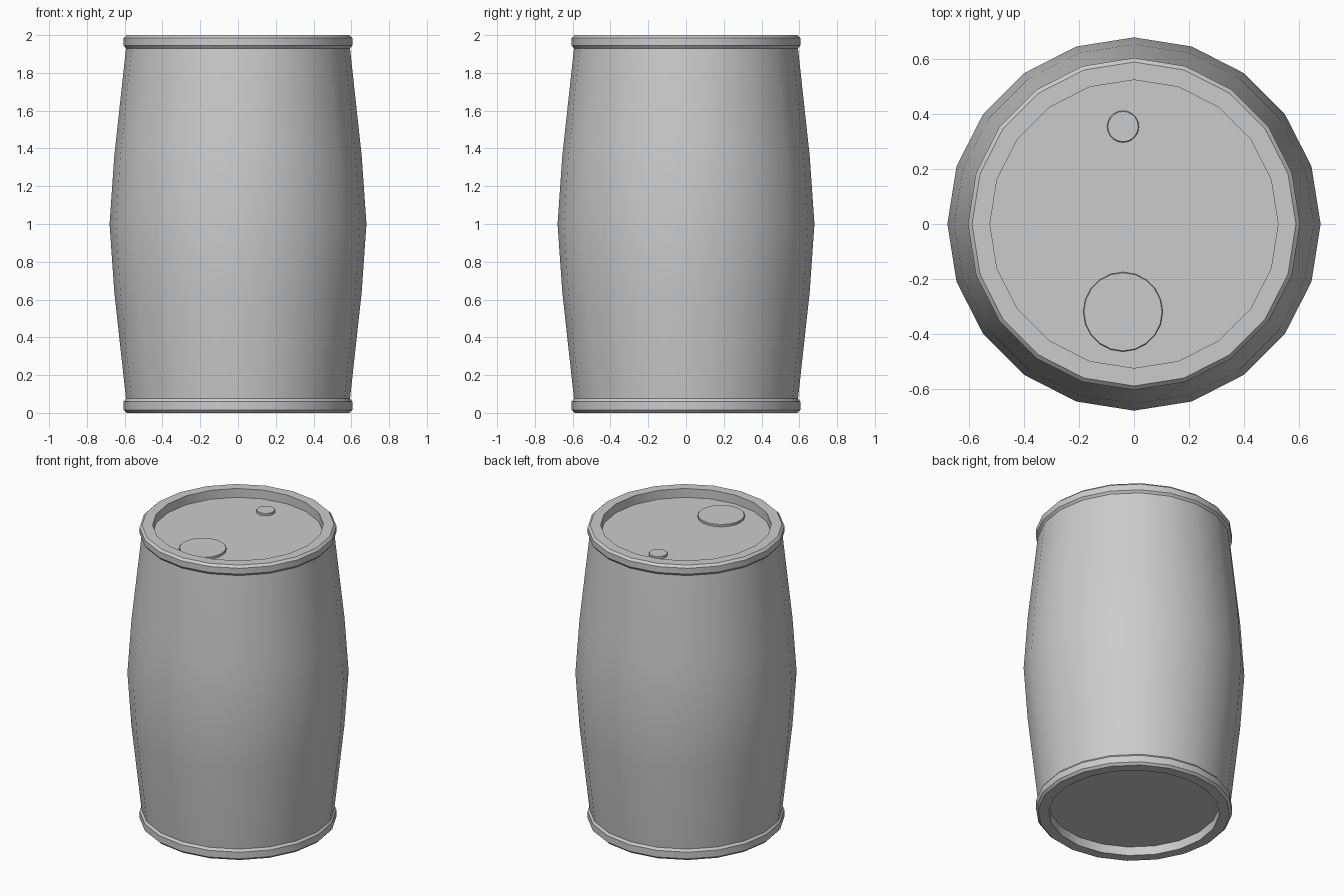
import bpy, bmesh, math

if "Cube" in bpy.data.objects:
    bpy.data.objects.remove(bpy.data.objects["Cube"])

SIDES = 20


def lathe(name, profile, sides=SIDES, center=(0, 0), closed=False):
    """Revolve (radius, z) points about a vertical axis; open profiles get end caps."""
    bm = bmesh.new()
    rings = []
    for r, z in profile:
        rings.append([bm.verts.new((center[0] + r * math.cos(math.tau * i / sides),
                                    center[1] + r * math.sin(math.tau * i / sides), z))
                      for i in range(sides)])
    pairs = list(zip(rings, rings[1:]))
    if closed:
        pairs.append((rings[-1], rings[0]))
    for a, b in pairs:
        for i in range(sides):
            j = (i + 1) % sides
            bm.faces.new((a[i], a[j], b[j], b[i]))
    if not closed:
        bm.faces.new(rings[0][::-1])
        bm.faces.new(rings[-1])
    bmesh.ops.recalc_face_normals(bm, faces=bm.faces[:])
    mesh = bpy.data.meshes.new(name)
    bm.to_mesh(mesh)
    bm.free()
    obj = bpy.data.objects.new(name, mesh)
    bpy.context.collection.objects.link(obj)
    bpy.ops.object.select_all(action='DESELECT')
    obj.select_set(True)
    bpy.context.view_layer.objects.active = obj
    bpy.ops.object.shade_smooth_by_angle(angle=math.radians(30))
    return obj


# Drum shell: bulged wall, rolled rims, recessed lid and base
upper_wall = [(0.68, 1.0), (0.655, 1.36), (0.593, 1.93)]
top_rim = [(0.605, 1.945), (0.605, 1.985), (0.59, 2.0), (0.525, 2.0), (0.525, 1.94)]
lower_wall = [(0.593, 0.075), (0.655, 0.64)]
bottom_rim = [(0.525, 0.06), (0.525, 0.0), (0.59, 0.0), (0.605, 0.015), (0.605, 0.06)]
lathe("drum_body", bottom_rim + lower_wall + upper_wall + top_rim)

# Two bung caps on the lid
LID = 1.94
for name, y, r in (("large_cap", -0.32, 0.145), ("small_cap", 0.355, 0.058)):
    lathe(name, [(r, LID - 0.01), (r, LID + 0.012), (r - 0.003, LID + 0.015)],
          center=(-0.04, y))
